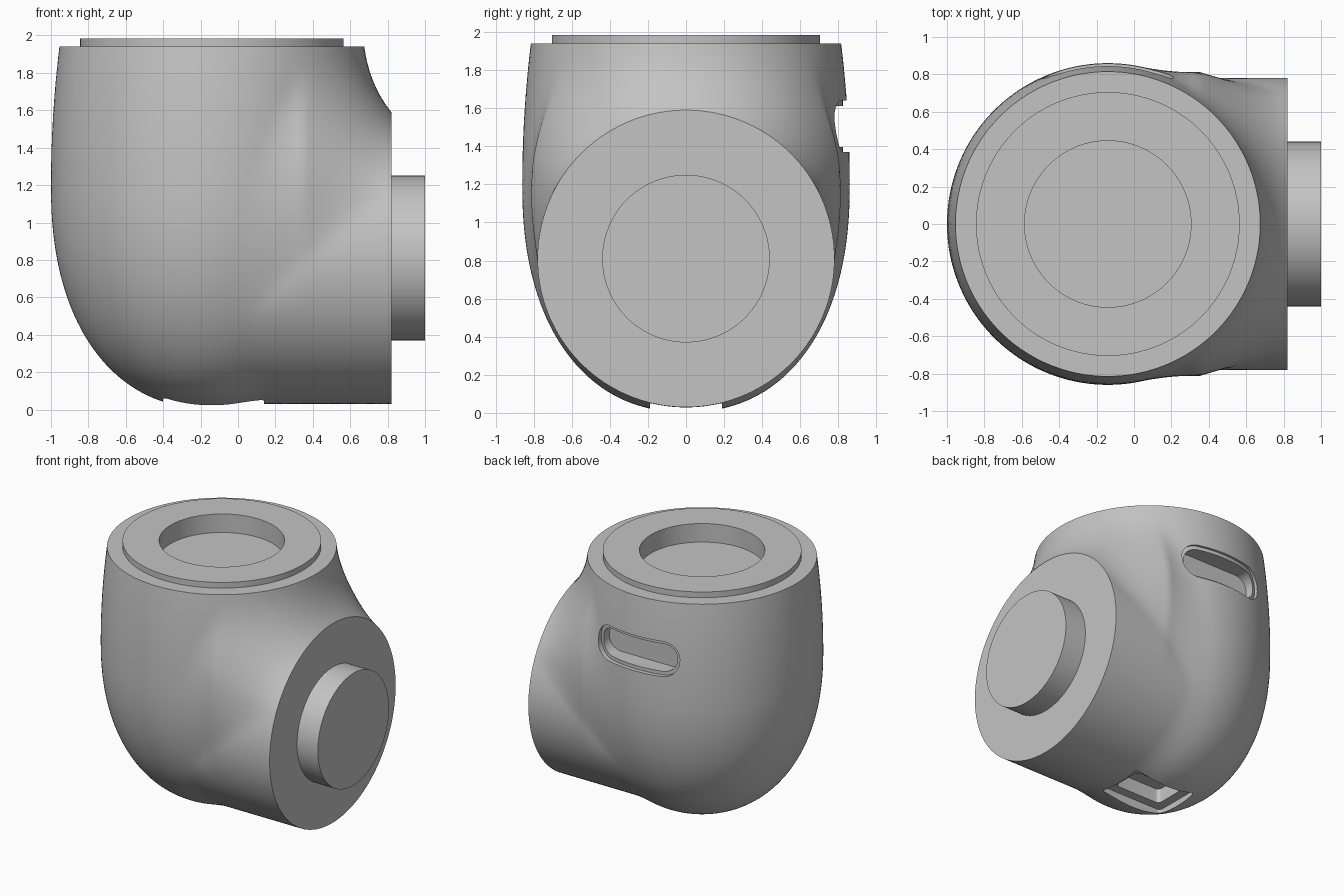
import bpy, bmesh
from math import sqrt, pi, cos, sin, radians
from mathutils import Vector, Matrix

AXIS_X = -0.14            # axis of the upright shell
TUBE_Z, TUBE_R = 0.81, 0.78
TOP_Z, FACE_X = 1.94, 0.82

if "Cube" in bpy.data.objects:
    bpy.data.objects.remove(bpy.data.objects["Cube"])

grey = bpy.data.materials.new("satin grey")
grey.use_nodes = True
grey.diffuse_color = (0.55, 0.55, 0.55, 1)
grey.node_tree.nodes["Principled BSDF"].inputs["Base Color"].default_value = (0.55, 0.55, 0.55, 1)


def add_object(name, bm):
    bmesh.ops.recalc_face_normals(bm, faces=bm.faces[:])
    mesh = bpy.data.meshes.new(name)
    bm.to_mesh(mesh)
    bm.free()
    mesh.materials.append(grey)
    obj = bpy.data.objects.new(name, mesh)
    bpy.context.scene.collection.objects.link(obj)
    return obj


def select(obj):
    bpy.ops.object.select_all(action='DESELECT')
    obj.select_set(True)
    bpy.context.view_layer.objects.active = obj


def smooth(obj):
    select(obj)
    bpy.ops.object.shade_smooth_by_angle(angle=radians(30))


def cut(obj, cutter):
    mod = obj.modifiers.new("cut", 'BOOLEAN')
    mod.operation, mod.solver, mod.object = 'DIFFERENCE', 'EXACT', cutter
    select(obj)
    bpy.ops.object.modifier_apply(modifier=mod.name)
    bpy.data.objects.remove(cutter)


def cylinder(name, radius, low, high, along_x=False):
    bm = bmesh.new()
    bmesh.ops.create_cone(bm, cap_ends=True, segments=128, radius1=radius, radius2=radius,
                          depth=high - low)
    mid = (low + high) / 2
    if along_x:
        move = Matrix.Translation((mid, 0, TUBE_Z)) @ Matrix.Rotation(pi / 2, 4, 'Y')
    else:
        move = Matrix.Translation((AXIS_X, 0, mid))
    bm.transform(move)
    return add_object(name, bm)


def rounded_prism(name, half_w, half_h, radius, depth, matrix):
    """Rounded rectangle in local xy, extruded along local z."""
    bm = bmesh.new()
    verts = []
    for quarter, (sx, sy) in enumerate([(1, 1), (-1, 1), (-1, -1), (1, -1)]):
        for step in range(9):
            a = (quarter + step / 8) * pi / 2
            verts.append(bm.verts.new((sx * (half_w - radius) + radius * cos(a),
                                       sy * (half_h - radius) + radius * sin(a), 0)))
    face = bm.faces.new(verts)
    ext = bmesh.ops.extrude_face_region(bm, geom=[face])["geom"]
    bmesh.ops.translate(bm, vec=(0, 0, depth),
                        verts=[g for g in ext if isinstance(g, bmesh.types.BMVert)])
    bm.transform(matrix)
    return add_object(name, bm)


# Housing shape: domed upright shell joined to a side tube by a fillet
def shell(x, y, z):
    r = sqrt((x - AXIS_X) ** 2 + y * y)
    if z > 1.2:
        return r - 0.86 + 0.045 * ((z - 1.2) / 0.74) ** 2
    n = 2.25
    return 0.86 * (((r / 0.86) ** n + ((1.2 - z) / 1.195) ** n) ** (1 / n) - 1)


def housing(p):
    x, y, z = p
    t = min(max((z - 0.5) / 1.1, 0), 1)
    t = t * t * (3 - 2 * t)
    fillet = 0.02 + 0.48 * t
    d1 = shell(x, y, z)
    # The tube is narrowed so that the fillet ends on a true circle at its face
    gap = max(fillet - shell(FACE_X, y, z), 0)
    narrow = fillet - sqrt(max(fillet ** 2 - gap ** 2, 0))
    d2 = sqrt(y * y + (z - TUBE_Z) ** 2) - TUBE_R + narrow + t * max(0, 0.35 - x)
    d2 = max(d2, AXIS_X - x)
    a, b = max(fillet - d1, 0), max(fillet - d2, 0)
    d = max(fillet, min(d1, d2)) - sqrt(a * a + b * b)
    return max(d, z - 2.2, x - 1.1)


bm = bmesh.new()
bmesh.ops.create_icosphere(bm, subdivisions=6, radius=1)
centre = Vector((0, 0, 0.85))
for v in bm.verts:
    ray = v.co.normalized()
    near, far = 0.0, 2.5
    for _ in range(24):
        mid = (near + far) / 2
        if housing(centre + ray * mid) < 0:
            near = mid
        else:
            far = mid
    v.co = centre + ray * near

# Flat top and flat side face
for point, normal in (((0, 0, TOP_Z), (0, 0, 1)), ((FACE_X, 0, 0), (1, 0, 0))):
    geom = bm.verts[:] + bm.edges[:] + bm.faces[:]
    done = bmesh.ops.bisect_plane(bm, geom=geom, dist=1e-5, plane_co=point,
                                  plane_no=normal, clear_outer=True)
    rim = [g for g in done["geom_cut"] if isinstance(g, bmesh.types.BMEdge)]
    bmesh.ops.edgeloop_fill(bm, edges=rim)
body = add_object("housing", bm)

# Round pocket in the top
cut(body, cylinder("pocket_cutter", 0.445, 1.84, 2.2))

# Long slot at the back: a shallow rim that follows the shell, then a flat-backed pocket
back = Matrix.Translation((AXIS_X, 0.5, 1.505)) @ Matrix.Rotation(-pi / 2, 4, 'X')
rim_cutter = rounded_prism("slot_rim_cutter", 0.35, 0.135, 0.125, 0.6, back)
cut(rim_cutter, cylinder("rim_limit", 0.825, 1, 2))
cut(body, rim_cutter)
back = Matrix.Translation((AXIS_X, 0.69, 1.505)) @ Matrix.Rotation(-pi / 2, 4, 'X')
cut(body, rounded_prism("slot_cutter", 0.32, 0.108, 0.1, 0.4, back))

# Stepped rectangular recess underneath
for w, h, top in ((0.27, 0.19, 0.09), (0.2, 0.12, 0.2)):
    place = Matrix.Translation((-0.13, 0, -0.2))
    cut(body, rounded_prism("recess_cutter", w, h, 0.03, top + 0.2, place))
smooth(body)

# Raised ring on the top
ring = cylinder("top_ring", 0.705, TOP_Z, 1.985)
cut(ring, cylinder("ring_cutter", 0.445, 1.8, 2.2))
smooth(ring)

# Round plug on the side face
smooth(cylinder("side_plug", 0.44, FACE_X - 0.02, 1.0, along_x=True))
